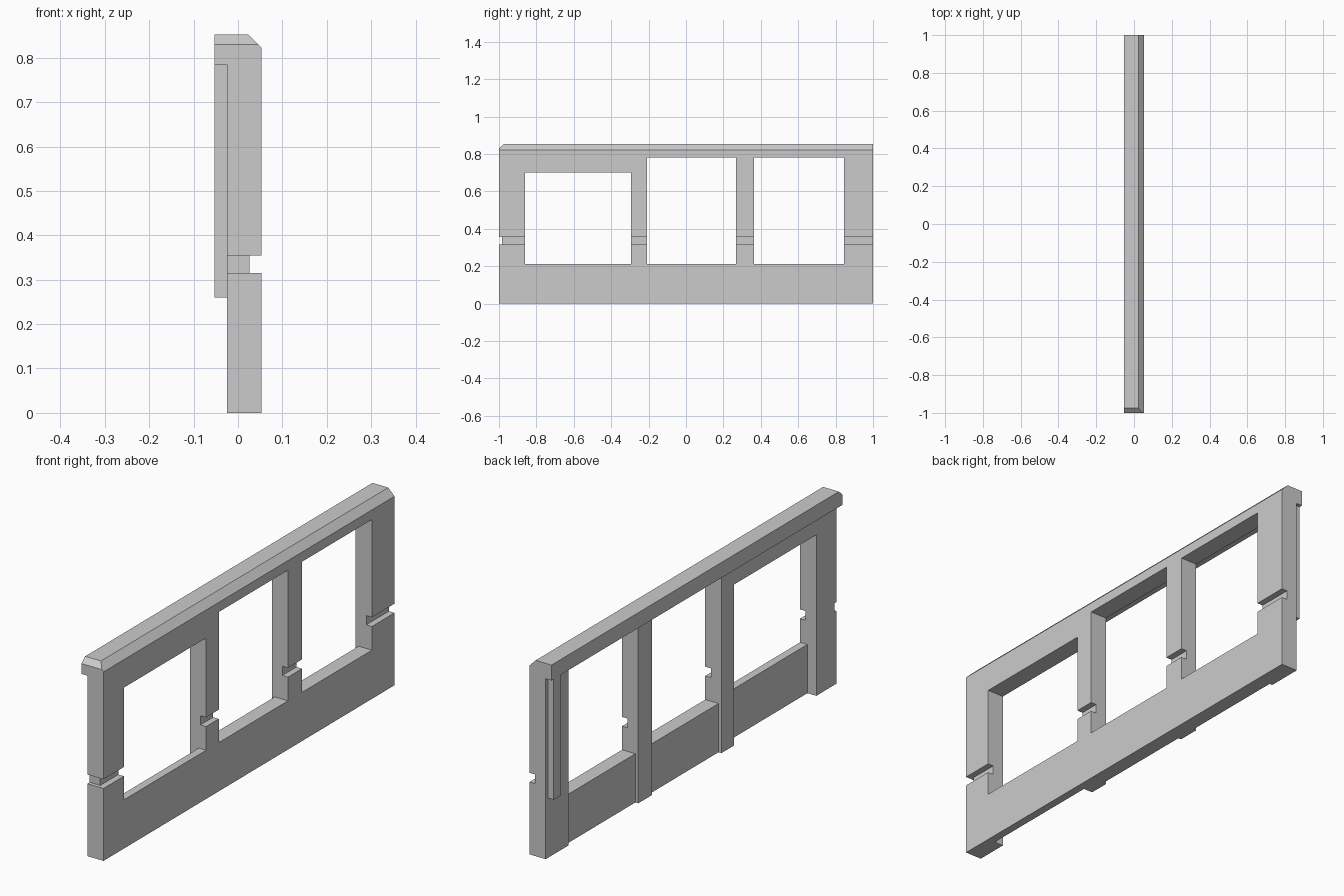
import bpy
import bmesh

if "Cube" in bpy.data.objects:
    bpy.data.objects.remove(bpy.data.objects["Cube"], do_unlink=True)

grey = bpy.data.materials.new("plain grey")
grey.use_nodes = True
grey.diffuse_color = (0.6, 0.6, 0.6, 1)
grey.node_tree.nodes["Principled BSDF"].inputs["Base Color"].default_value = (0.6, 0.6, 0.6, 1)

BACK, FACE, LIP = -0.025, 0.053, -0.053   # wall planes in x
SILL, TOP = 0.212, 0.852


def prism(name, profile, axis, start, end):
    """Extrude a 2D profile: (x, z) points along y, or (y, z) points along x."""
    bm = bmesh.new()
    place = (lambda p: (p[0], start, p[1])) if axis == "y" else (lambda p: (start, p[0], p[1]))
    base = bm.faces.new([bm.verts.new(place(p)) for p in profile])
    grown = bmesh.ops.extrude_face_region(bm, geom=[base])["geom"]
    moved = [v for v in grown if isinstance(v, bmesh.types.BMVert)]
    step = end - start
    bmesh.ops.translate(bm, verts=moved, vec=(0, step, 0) if axis == "y" else (step, 0, 0))
    bmesh.ops.recalc_face_normals(bm, faces=bm.faces)
    mesh = bpy.data.meshes.new(name)
    bm.to_mesh(mesh)
    bm.free()
    mesh.materials.append(grey)
    obj = bpy.data.objects.new(name, mesh)
    bpy.context.collection.objects.link(obj)
    return obj


def box(name, x, y, z):
    return prism(name, [(x[0], z[0]), (x[1], z[0]), (x[1], z[1]), (x[0], z[1])], "y", *y)


def cut(target, cutter):
    cutter.hide_render = True
    mod = target.modifiers.new("cut", "BOOLEAN")
    mod.operation, mod.solver, mod.object = "DIFFERENCE", "EXACT", cutter
    bpy.context.view_layer.objects.active = target
    bpy.ops.object.modifier_apply(modifier=mod.name)
    bpy.data.objects.remove(cutter, do_unlink=True)


# Wall with overhanging, chamfered top rail
wall = prism("window_wall", [
    (BACK, 0), (FACE, 0), (FACE, 0.822), (0.023, TOP),
    (LIP, TOP), (LIP, 0.785), (BACK, 0.785)], "y", -1, 1)

# Window openings and the recessed panels beneath them: y range, head height, panel back
for y, head, panel in [((-0.86, -0.295), 0.70, 0.018),
                       ((-0.208, 0.268), 0.78, -0.011),
                       ((0.364, 0.845), 0.78, -0.011)]:
    cut(wall, box("opening_cutter", (-0.2, 0.2), y, (SILL, head)))
    cut(wall, box("recess_cutter", (-0.2, panel), y, (-0.1, SILL + 0.05)))

# Horizontal groove across the posts, returning around the front end
cut(wall, box("groove_cutter", (0.026, 0.2), (-1.1, 1.1), (0.315, 0.355)))
cut(wall, box("end_notch_cutter", (-0.2, 0.2), (-1.1, -0.984), (0.315, 0.355)))

# Chamfer on the front end of the top rail
cut(wall, prism("rail_end_cutter", [(-1.025, 0.808), (-0.95, 0.874), (-1.025, 0.874)],
                "x", -0.2, 0.2))

# Vertical locating strip behind the rear post
box("locating_strip", (LIP, BACK), (0.94, 0.985), (0.26, 0.785))
